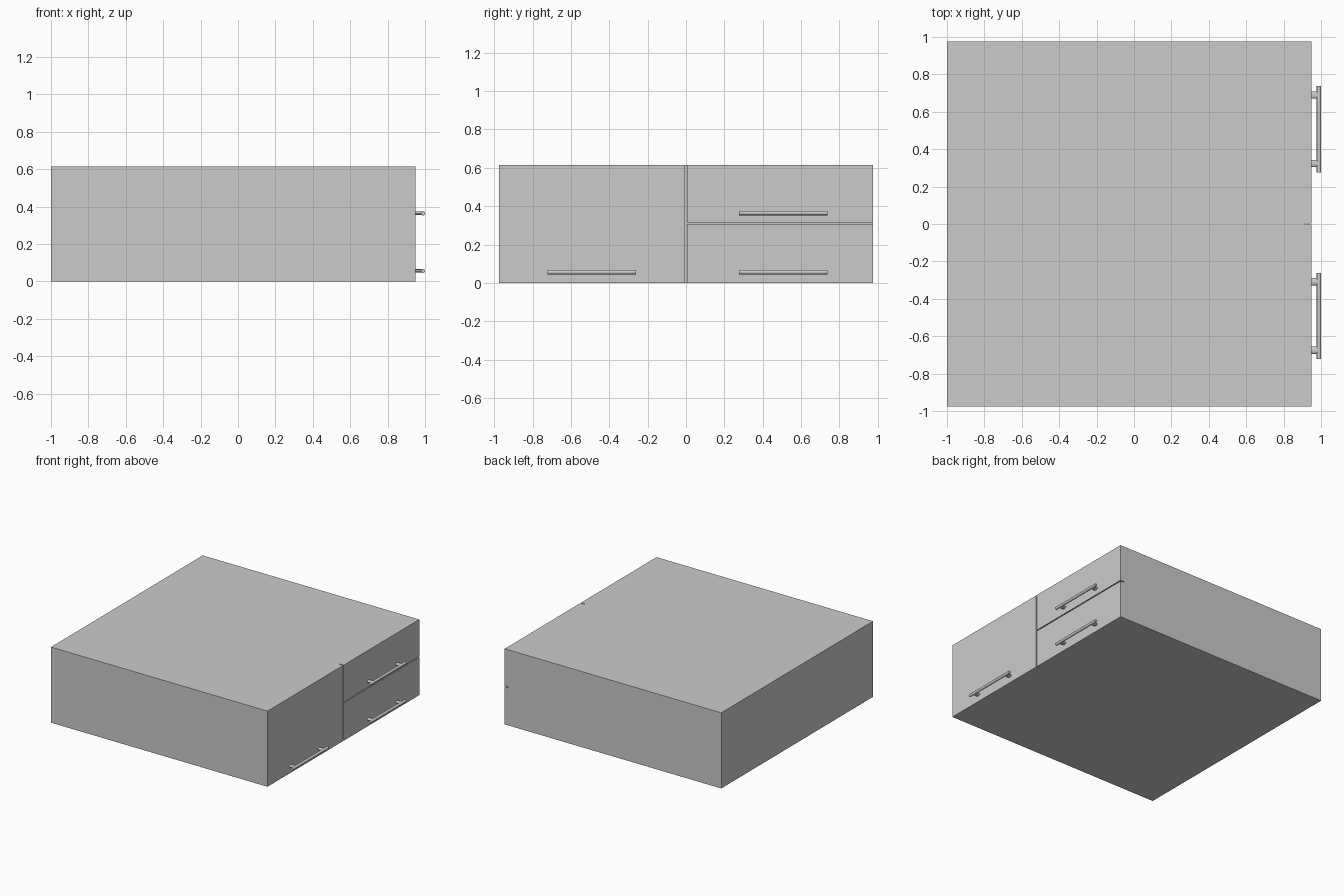
import bpy
from math import pi

if "Cube" in bpy.data.objects:
    bpy.data.objects.remove(bpy.data.objects["Cube"])

X0, X1, YH, H = -1.0, 0.948, 0.975, 0.615   # body extents
FRONT = 0.035                               # thickness of the fronts
GAP = 0.004                                 # half gap between fronts


def box(name, x, y, z):
    bpy.ops.mesh.primitive_cube_add(
        size=1, location=[(a + b) / 2 for a, b in (x, y, z)])
    o = bpy.context.object
    o.name = name
    o.scale = [b - a for a, b in (x, y, z)]
    bpy.ops.object.transform_apply(location=False, rotation=False, scale=True)
    return o


def rod(name, radius, length, loc, rot, scale=(1, 1, 1)):
    bpy.ops.mesh.primitive_cylinder_add(
        vertices=24, radius=radius, depth=length, location=loc, rotation=rot)
    o = bpy.context.object
    o.name = name
    o.scale = scale
    bpy.ops.object.transform_apply(location=False, rotation=True, scale=True)
    bpy.ops.object.shade_smooth_by_angle()
    return o


# Bar handle on two flattened posts
def handle(name, y, z):
    rod(name + "_bar", 0.0115, 0.462, (0.9885, y, z), (pi / 2, 0, 0))
    for i, dy in enumerate((-0.183, 0.183)):
        rod(f"{name}_post_{i + 1}", 0.019, 0.037,
            (X1 + 0.0165, y + dy, z), (0, pi / 2, 0), (0.48, 1, 1))


# Cabinet carcass
box("carcass", (X0, X1 - FRONT), (-YH, YH), (0, H))

# Door and two drawer fronts with thin gaps between them
mid = 0.31
fx = (X1 - FRONT, X1)
box("door_front", fx, (-YH, -GAP), (0, H))
box("lower_drawer_front", fx, (GAP, YH), (0, mid - GAP))
box("upper_drawer_front", fx, (GAP, YH), (mid + GAP, H))

# Handles near the bottom of each front
handle("door_handle", -0.492, 0.056)
handle("lower_drawer_handle", 0.506, 0.056)
handle("upper_drawer_handle", 0.506, 0.364)
